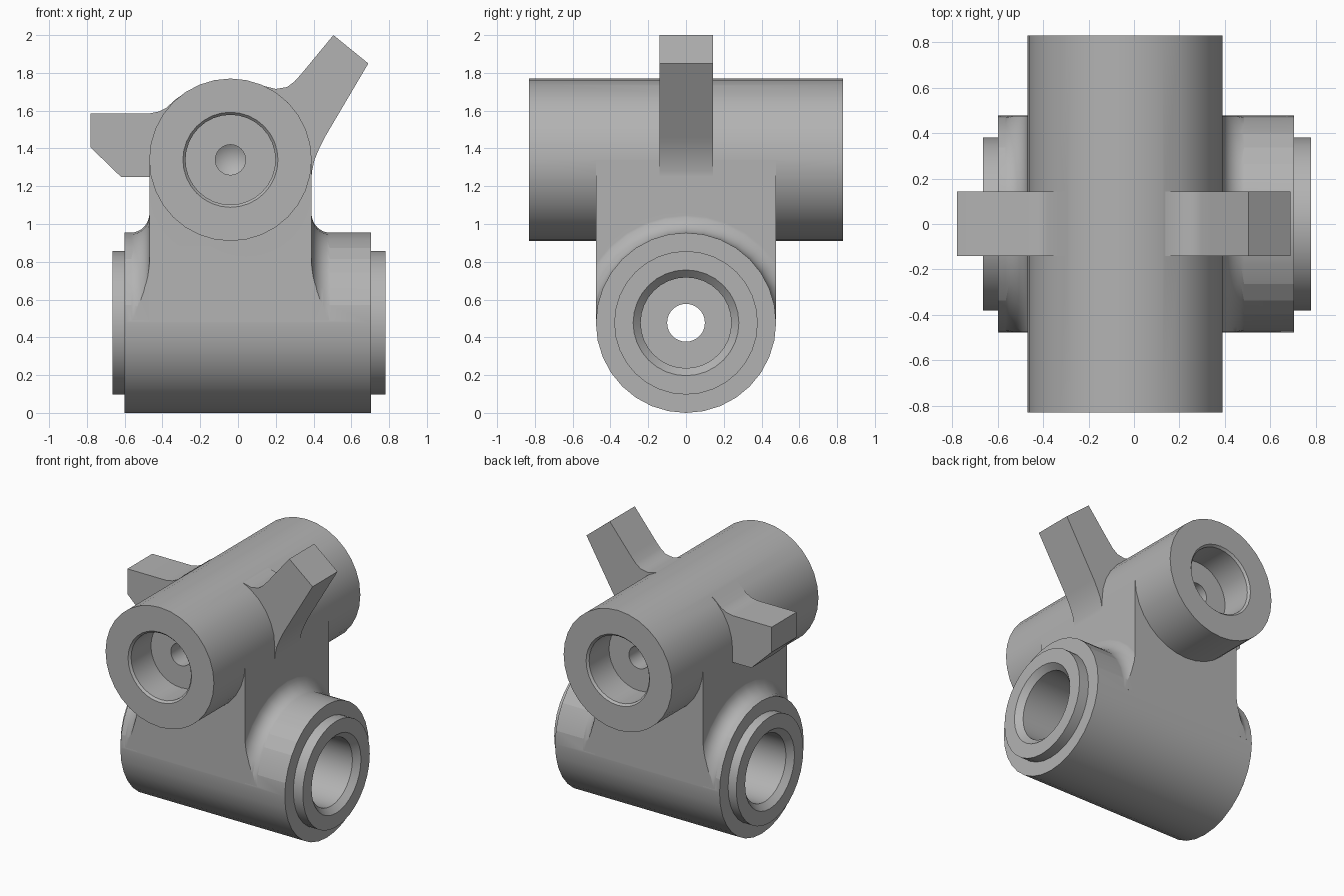
import bpy, bmesh, math
from mathutils import Matrix, Vector

old = bpy.data.objects.get("Cube")
if old:
    bpy.data.objects.remove(old, do_unlink=True)

SEG = 32
LOW_R, LOW_Z = 0.477, 0.477          # cross tube along x
TOP_R, TOP_X, TOP_Z = 0.43, -0.04, 1.34   # upper tube along y

steel = bpy.data.materials.new("plain grey")
GREY = (0.45, 0.45, 0.45, 1)
steel.use_nodes = True
steel.diffuse_color = GREY
steel.node_tree.nodes["Principled BSDF"].inputs["Base Color"].default_value = GREY


def finish(bm, name):
    bmesh.ops.remove_doubles(bm, verts=bm.verts, dist=1e-5)
    bmesh.ops.recalc_face_normals(bm, faces=bm.faces)
    mesh = bpy.data.meshes.new(name)
    bm.to_mesh(mesh)
    bm.free()
    mesh.materials.append(steel)
    ob = bpy.data.objects.new(name, mesh)
    bpy.context.collection.objects.link(ob)
    return ob


def lathe(name, profile, axis):
    """Turn (distance, radius) points about the lower or upper tube axis."""
    bm = bmesh.new()
    rings = []
    for t, r in profile:
        ring = []
        for i in range(SEG):
            a = 2 * math.pi * i / SEG
            u, v = r * math.cos(a), r * math.sin(a)
            co = (t, u, LOW_Z + v) if axis == "x" else (TOP_X + u, t, TOP_Z + v)
            ring.append(bm.verts.new(co))
        rings.append(ring)
    for a, b in zip(rings, rings[1:]):
        for i in range(SEG):
            j = (i + 1) % SEG
            bm.faces.new((a[i], a[j], b[j], b[i]))
    for ring, point in ((rings[0], profile[0]), (rings[-1], profile[-1])):
        if point[1] > 0:
            bm.faces.new(ring)
    return finish(bm, name)


def box(name, low, high):
    low, high = Vector(low), Vector(high)
    bm = bmesh.new()
    bmesh.ops.create_cube(bm, size=1, matrix=Matrix.Translation((low + high) / 2)
                          @ Matrix.Diagonal((*(high - low), 1)))
    return finish(bm, name)


def plate(name, outline, y0, y1):
    """Extrude an x-z outline along y."""
    bm = bmesh.new()
    face = bm.faces.new([bm.verts.new((x, y0, z)) for x, z in outline])
    moved = bmesh.ops.extrude_face_region(bm, geom=[face])["geom"]
    for v in moved:
        if isinstance(v, bmesh.types.BMVert):
            v.co.y = y1
    return finish(bm, name)


def combine(target, other, operation):
    mod = target.modifiers.new("combine", "BOOLEAN")
    mod.operation, mod.solver, mod.object = operation, "EXACT", other
    graph = bpy.context.evaluated_depsgraph_get()
    mesh = bpy.data.meshes.new_from_object(target.evaluated_get(graph))
    target.modifiers.clear()
    target.data = mesh
    bpy.data.objects.remove(other, do_unlink=True)


# Lower tube with its stepped collars
body = lathe("pivot_body", [(-0.665, 0.38), (-0.6, 0.38), (-0.6, LOW_R),
                            (0.705, LOW_R), (0.705, 0.38), (0.78, 0.38)], "x")

# Web joining the two tubes
combine(body, box("web", (-0.4695, -0.4765, LOW_Z), (0.3895, 0.4765, TOP_Z)), "UNION")

# Rounded fillets where the web meets the lower tube
for side, wall in ((-1, -0.47), (1, 0.39)):
    curve = [(-0.1, 0.3), (-0.1, 0.577), (-0.002, 0.577)]
    for k in range(1, 9):
        a = math.radians(90 * k / 8)
        curve.append((0.1 - 0.1 * math.cos(a), 0.577 - 0.1 * math.sin(a) - 0.0005))
    curve.append((0.105, 0.4))
    fillet = lathe("fillet", [(wall + side * t, r) for t, r in curve], "x")
    combine(fillet, box("fillet_limit", (-1, -0.476, 0.49), (1, 0.476, 1.2)), "INTERSECT")
    combine(body, fillet, "UNION")

# Upper tube
combine(body, lathe("upper_tube", [(-0.83, TOP_R), (0.83, TOP_R)], "y"), "UNION")

# Stop lug and slanted lever arm
lug = [(-0.78, 1.585), (-0.78, 1.405), (-0.62, 1.25), (-0.36, 1.25), (-0.25, 1.65),
       (-0.28, 1.695), (-0.33, 1.66), (-0.38, 1.615), (-0.42, 1.595), (-0.47, 1.585)]
lever = [(0.505, 2.0), (0.69, 1.85), (0.46, 1.46), (0.43, 1.4), (0.405, 1.34),
         (0.392, 1.28), (0.385, 1.2), (0.3, 1.25), (0.08, 1.65), (0.08, 1.75),
         (0.14, 1.73), (0.2, 1.715), (0.26, 1.725), (0.3, 1.755), (0.34, 1.8)]
for name, outline in (("stop_lug", lug), ("lever_arm", lever)):
    combine(body, plate(name, outline, -0.14, 0.143), "UNION")

# Chamfered bores of the lower tube, linked by a narrow through hole
combine(body, lathe("lower_bore", [(-0.685, 0.3), (-0.625, 0.24), (-0.2, 0.24), (-0.2, 0.1),
                                   (0.3, 0.1), (0.3, 0.24), (0.74, 0.24), (0.8, 0.3)], "x"),
        "DIFFERENCE")

# Blind bores of the upper tube, each with a drilled centre
for side in (-1, 1):
    bore = [(0.85, 0.27), (0.815, 0.238), (0.59, 0.238), (0.59, 0.08), (0.44, 0.08), (0.39, 0)]
    combine(body, lathe("upper_bore", [(side * t, r) for t, r in bore], "y"), "DIFFERENCE")

# Smooth curved faces, keep machined edges crisp
bpy.ops.object.select_all(action="DESELECT")
body.select_set(True)
bpy.context.view_layer.objects.active = body
bpy.ops.object.shade_smooth_by_angle(angle=math.radians(30))
weighted = body.modifiers.new("even_normals", "WEIGHTED_NORMAL")
weighted.keep_sharp = True
